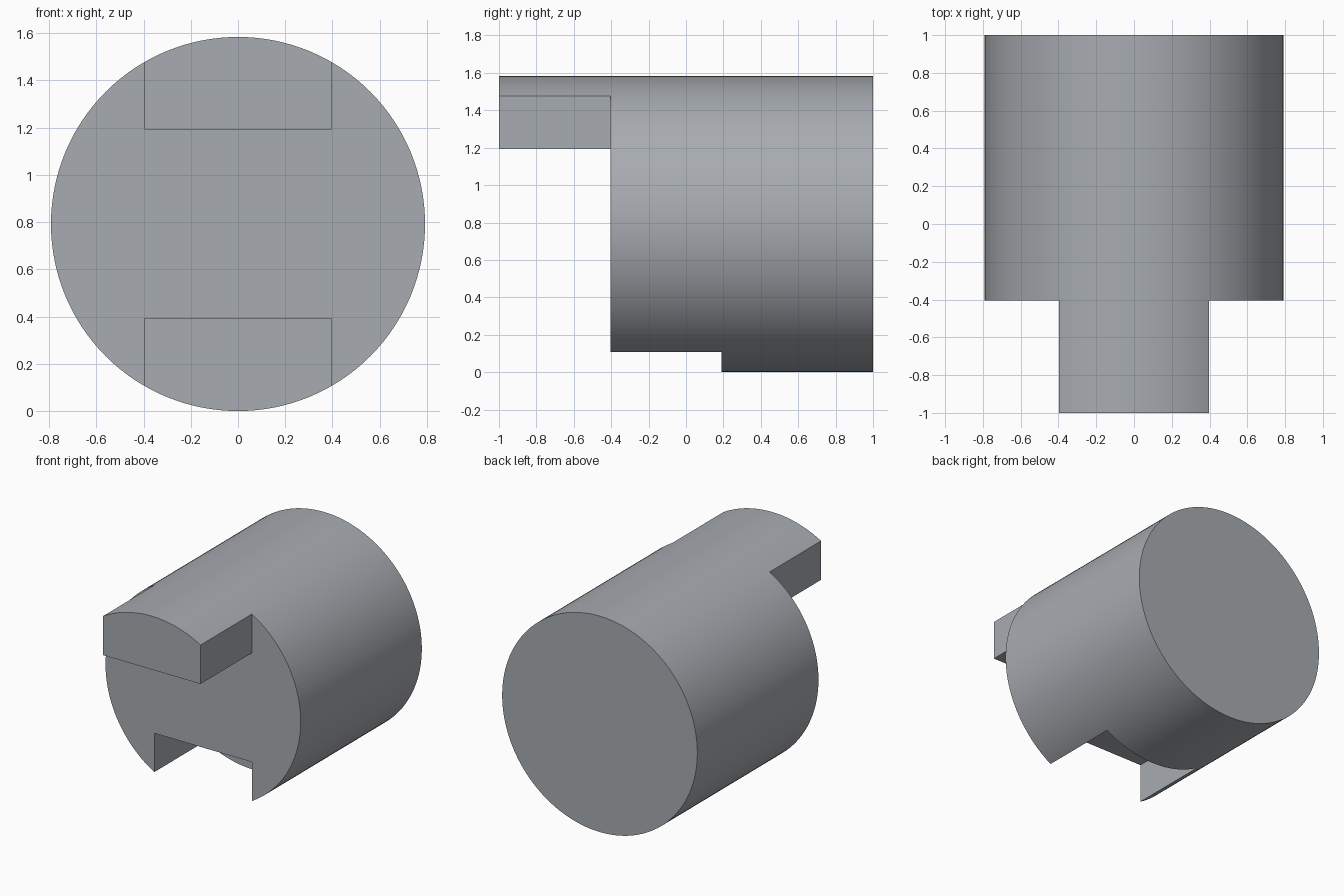
import bpy, bmesh, math
from mathutils import Matrix, Vector

cube = bpy.data.objects.get("Cube")
if cube:
    bpy.data.objects.remove(cube, do_unlink=True)

RADIUS = 0.792
HALF_WIDTH = 0.396      # half width of the tab and the slot
KEY = 0.4               # distance of tab and slot floor from the axis
BACK, FACE, TIP, SLOT_END = 1.0, -0.405, -1.0, 0.19
FAR = 1.5               # reach of the cutters beyond the body

metal = bpy.data.materials.new("steel grey")
metal.use_nodes = True
grey = (0.39, 0.41, 0.44, 1)
metal.diffuse_color = grey
metal.node_tree.nodes["Principled BSDF"].inputs["Base Color"].default_value = grey


def prism(name, profile, y0, y1):
    """Extrude an x/z profile (relative to the axis) from y0 to y1."""
    bm = bmesh.new()
    face = bm.faces.new([bm.verts.new((x, y0, z + RADIUS)) for x, z in profile])
    ext = bmesh.ops.extrude_face_region(bm, geom=[face])
    moved = [g for g in ext["geom"] if isinstance(g, bmesh.types.BMVert)]
    bmesh.ops.translate(bm, verts=moved, vec=(0, y1 - y0, 0))
    bmesh.ops.recalc_face_normals(bm, faces=bm.faces)
    mesh = bpy.data.meshes.new(name)
    bm.to_mesh(mesh)
    bm.free()
    mesh.materials.append(metal)
    obj = bpy.data.objects.new(name, mesh)
    bpy.context.collection.objects.link(obj)
    return obj


# Round body, full length including the tab
steps = 128
circle = [(RADIUS * math.sin(math.tau * i / steps), RADIUS * math.cos(math.tau * i / steps))
          for i in range(steps)]
body = prism("coupling_body", circle, TIP, BACK)

# Cutter that leaves only the drive tab in front of the face
w = HALF_WIDTH
around_tab = prism("tab_cutter", [(-FAR, -FAR), (FAR, -FAR), (FAR, FAR), (w, FAR),
                                  (w, KEY), (-w, KEY), (-w, FAR), (-FAR, FAR)],
                   TIP - 0.5, FACE)

# Cutter for the matching slot in the underside
slot = prism("slot_cutter", [(-w, -FAR), (w, -FAR), (w, -KEY), (-w, -KEY)],
             FACE - 0.3, SLOT_END)

bpy.ops.object.select_all(action="DESELECT")
body.select_set(True)
bpy.context.view_layer.objects.active = body
for cutter in (around_tab, slot):
    cutter.hide_render = True
    mod = body.modifiers.new(cutter.name, "BOOLEAN")
    mod.operation = "DIFFERENCE"
    mod.solver = "EXACT"
    mod.object = cutter
    bpy.ops.object.modifier_apply(modifier=mod.name)
    bpy.data.objects.remove(cutter, do_unlink=True)

# Smooth round wall with crisp machined edges
bpy.ops.object.shade_smooth_by_angle(angle=math.radians(25))
